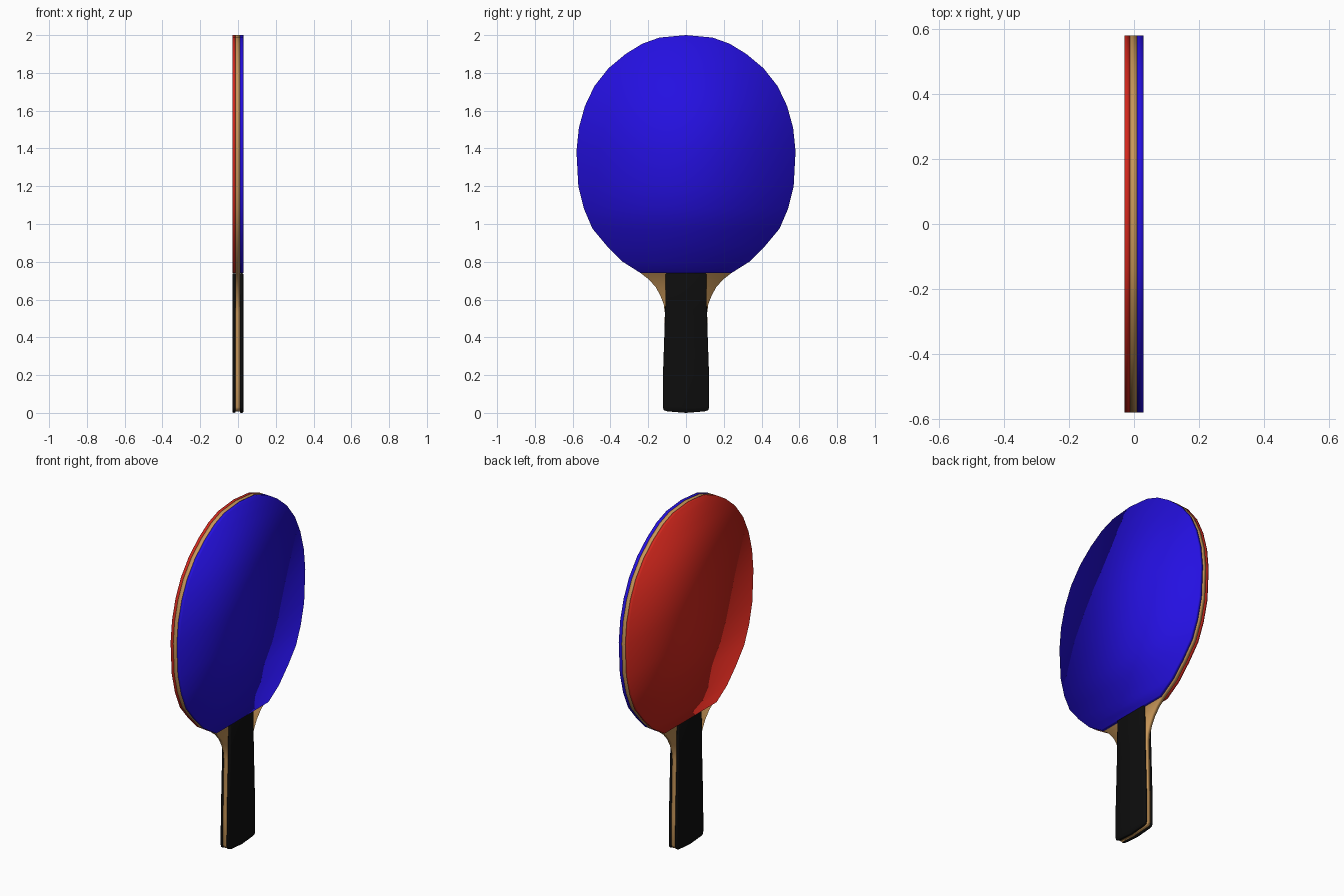
import bpy, bmesh

if "Cube" in bpy.data.objects:
    bpy.data.objects.remove(bpy.data.objects["Cube"])


def material(name, rgb):
    m = bpy.data.materials.new(name)
    m.diffuse_color = (*rgb, 1)
    m.use_nodes = True
    m.node_tree.nodes["Principled BSDF"].inputs["Base Color"].default_value = m.diffuse_color
    return m


BLUE = material("blue_rubber", (0.018, 0.005, 0.75))
RED = material("red_rubber", (0.65, 0.02, 0.012))
WOOD = material("pale_wood", (0.58, 0.31, 0.1))
BLACK = material("black_grip", (0.004, 0.004, 0.004))


def slab(name, rows, x0, x1, mat):
    """Mirror half-outline rows (half width, z) in y and extrude between x0 and x1."""
    bm = bmesh.new()
    layers = []
    for x in (x0, x1):
        layer = []
        for y, z in rows:
            left = bm.verts.new((x, -y, z))
            right = bm.verts.new((x, y, z)) if y > 0 else left
            layer.append((left, right))
        layers.append(layer)

    def face(*vs):
        unique = list(dict.fromkeys(vs))
        if len(unique) > 2:
            bm.faces.new(unique)

    a, b = layers
    for i in range(len(rows) - 1):
        for lay in layers:
            face(lay[i][0], lay[i][1], lay[i + 1][1], lay[i + 1][0])
        for s in (0, 1):
            face(a[i][s], a[i + 1][s], b[i + 1][s], b[i][s])
    for i in (0, -1):
        face(a[i][0], a[i][1], b[i][1], b[i][0])
    bmesh.ops.recalc_face_normals(bm, faces=bm.faces)
    for f in bm.faces:
        f.smooth = True
    me = bpy.data.meshes.new(name)
    bm.to_mesh(me)
    bm.free()
    me.materials.append(mat)
    ob = bpy.data.objects.new(name, me)
    bpy.context.collection.objects.link(ob)
    return ob


# Blade outline, from the tip down to the straight rubber edge
blade = [(0, 2.0), (0.14, 1.987), (0.23, 1.955), (0.32, 1.9), (0.41, 1.825),
         (0.485, 1.73), (0.535, 1.625), (0.567, 1.51), (0.58, 1.385),
         (0.57, 1.2), (0.54, 1.08), (0.495, 0.975), (0.42, 0.885),
         (0.335, 0.8), (0.24, 0.74)]
# Wooden neck and core of the handle
neck = [(0.195, 0.705), (0.16, 0.665), (0.135, 0.62), (0.118, 0.575),
        (0.112, 0.53), (0.119, 0.2), (0.119, 0.03), (0.112, 0.014), (0, 0.008)]
# Handle grip outline
grip = [(0.108, 0.74), (0.11, 0.55), (0.122, 0.2), (0.123, 0.03),
        (0.118, 0.015), (0.1, 0.008), (0, 0.0)]

slab("wooden_core", blade + neck, -0.013, 0.01, WOOD)
slab("blue_rubber_sheet", blade, 0.01, 0.029, BLUE)
slab("red_rubber_sheet", blade, -0.03, -0.013, RED)

# Grip scales on both sides of the handle, with softened edges
for name, x0, x1 in (("right_grip", 0.01, 0.028), ("left_grip", -0.029, -0.013)):
    g = slab(name, grip, x0, x1, BLACK)
    bev = g.modifiers.new("soft_edges", 'BEVEL')
    bev.width = 0.006
    bev.segments = 2
    bev.limit_method = 'ANGLE'
    bev.angle_limit = 0.9
